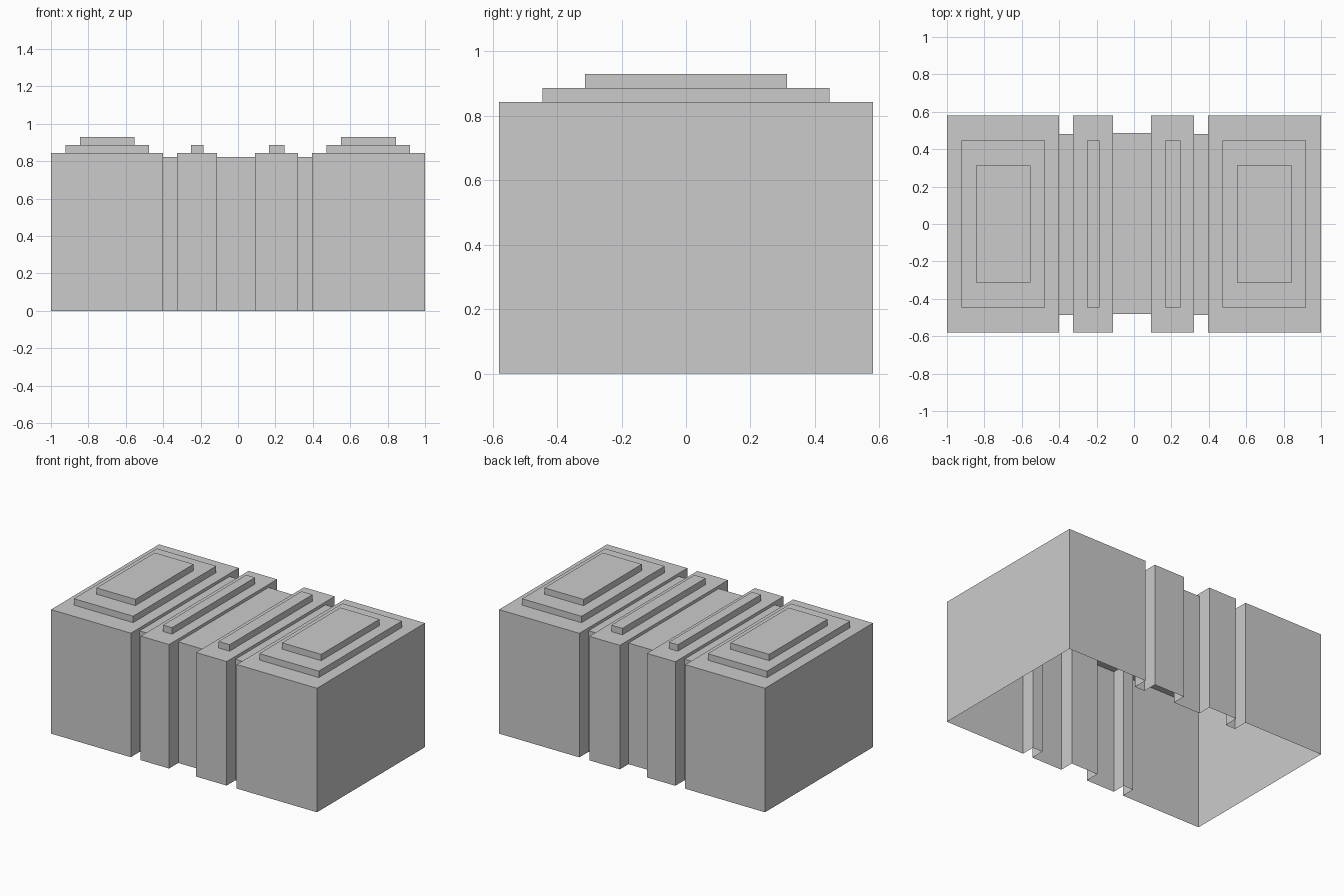
import bpy, bmesh

if "Cube" in bpy.data.objects:
    bpy.data.objects.remove(bpy.data.objects["Cube"])

TOP, STEP1, STEP2 = 0.843, 0.887, 0.93   # roof and terrace heights
LOW = 0.823                              # roof height of the recessed links
D, D1, D2 = 0.58, 0.446, 0.313           # half depths of block and terraces
GROOVE = (-0.486, 0.481)                 # y range of narrow links
MIDDLE = (-0.481, 0.487)                 # y range of the central link


def block(name, x, y, z, steps=(), left=None, right=None):
    """Bottomless block with terraced roof. left/right: 'wall', 'open', or the
    y range of a lower neighbour whose opening is left in that side."""
    bm = bmesh.new()

    def ring(xr, yr, h):
        return [bm.verts.new(p) for p in ((xr[0], yr[0], h), (xr[1], yr[0], h),
                                          (xr[1], yr[1], h), (xr[0], yr[1], h))]

    rings = [ring(x, y, 0), ring(x, y, z)]
    h = z
    for xr, half, top in steps:
        rings += [ring(xr, (-half, half), h), ring(xr, (-half, half), top)]
        h = top
    for n, (a, b) in enumerate(zip(rings, rings[1:])):
        for i in range(4):
            j = (i + 1) % 4
            side = {1: right, 3: left}.get(i, 'wall') if n == 0 else 'wall'
            if side == 'wall':
                bm.faces.new((a[i], a[j], b[j], b[i]))
            elif side != 'open':
                # Side wall with an opening where the lower link joins
                xs = a[i].co.x
                ya, yb = side if i == 1 else side[::-1]
                hole = [bm.verts.new((xs, yy, zz)) for yy, zz in
                        ((ya, 0), (ya, LOW), (yb, LOW), (yb, 0))]
                bm.faces.new((a[i], hole[0], hole[1], b[i]))
                bm.faces.new((hole[1], hole[2], b[j], b[i]))
                bm.faces.new((hole[3], a[j], b[j], hole[2]))
    bm.faces.new(rings[-1])
    mesh = bpy.data.meshes.new(name)
    bm.to_mesh(mesh)
    bm.free()
    bpy.context.collection.objects.link(bpy.data.objects.new(name, mesh))


FULL = (-D, D)

# Large end blocks with two roof terraces
block("left_end_block", (-1, -0.4), FULL, TOP,
      [((-0.922, -0.476), D1, STEP1), ((-0.845, -0.553), D2, STEP2)],
      'wall', GROOVE)
block("right_end_block", (0.396, 1), FULL, TOP,
      [((0.473, 0.92), D1, STEP1), ((0.551, 0.845), D2, STEP2)],
      GROOVE, 'wall')

# Narrow inner blocks with one roof ridge
block("left_inner_block", (-0.326, -0.112), FULL, TOP,
      [((-0.251, -0.184), D1, STEP1)], GROOVE, MIDDLE)
block("right_inner_block", (0.091, 0.321), FULL, TOP,
      [((0.166, 0.249), D1, STEP1)], MIDDLE, GROOVE)

# Recessed lower links between the blocks
for name, x, y in (("left_link", (-0.4, -0.326), GROOVE),
                   ("middle_link", (-0.112, 0.091), MIDDLE),
                   ("right_link", (0.321, 0.396), GROOVE)):
    block(name, x, y, LOW, (), 'open', 'open')
